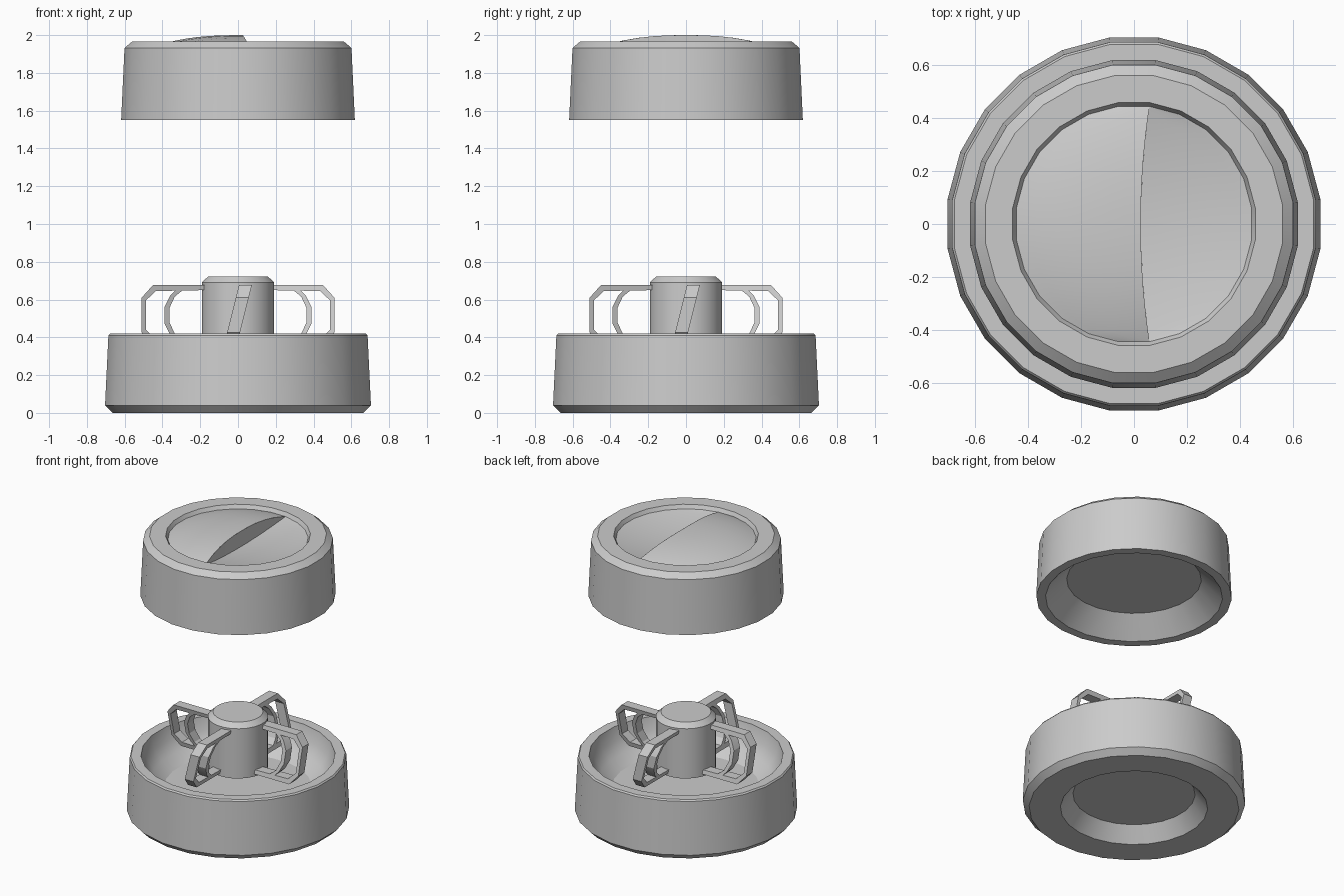
import bpy, math
from math import sin, cos, pi, radians

if "Cube" in bpy.data.objects:
    bpy.data.objects.remove(bpy.data.objects["Cube"])

SIDES = 24
OFF = radians(7.5)


def make(name, verts, faces, angle=30):
    me = bpy.data.meshes.new(name)
    me.from_pydata(verts, [], faces)
    me.validate()
    ob = bpy.data.objects.new(name, me)
    bpy.context.collection.objects.link(ob)
    me.shade_smooth()
    me.set_sharp_from_angle(angle=radians(angle))
    return ob


def lathe(name, profile, cap_start=True, cap_end=True):
    """Revolve (radius, z) points, listed from the bottom outward and up."""
    verts = [(r * cos(OFF + 2 * pi * i / SIDES), r * sin(OFF + 2 * pi * i / SIDES), z)
             for r, z in profile for i in range(SIDES)]
    faces = []
    for k in range(len(profile) - 1):
        for i in range(SIDES):
            j = (i + 1) % SIDES
            a, b = k * SIDES, (k + 1) * SIDES
            faces.append((a + i, a + j, b + j, b + i))
    if cap_start:
        faces.append(tuple(reversed(range(SIDES))))
    if cap_end:
        a = (len(profile) - 1) * SIDES
        faces.append(tuple(range(a, a + SIDES)))
    return make(name, verts, faces)


# Bowl with a recessed underside
lathe("bowl", [(.39, .10), (.47, 0), (.67, 0), (.71, .04), (.692, .41), (.684, .42),
               (.62, .42), (.60, .33), (.55, .255), (.47, .20)])

# Central hub of the rotor
lathe("rotor_hub", [(.193, .34), (.193, .69), (.16, .722)])


# Rotor blades: leaning strips made of an outer frame and an inner arc
def strip(name, outer, inner, turn):
    n = len(outer)
    verts = []
    for half in (-.034, .034):
        for u, z in outer + inner:
            t = half + (z - .52) * .25
            verts.append((u * cos(turn) - t * sin(turn), u * sin(turn) + t * cos(turn), z))
    m = 2 * n
    faces = []
    for i in range(n - 1):
        faces += [(i, i + 1, n + i + 1, n + i),
                  (m + i, m + n + i, m + n + i + 1, m + i + 1),
                  (i, m + i, m + i + 1, i + 1),
                  (n + i, n + i + 1, m + n + i + 1, m + n + i)]
    faces += [(0, n, m + n, m), (n - 1, m + n - 1, m + 2 * n - 1, 2 * n - 1)]
    make(name, verts, faces, 20)


def mirrored(pts):
    return pts + [(u, 1.035 - z) for u, z in reversed(pts)]


frame_out = mirrored([(.17, .677), (.45, .677), (.51, .61)])
frame_in = mirrored([(.17, .65), (.435, .645), (.488, .595)])
arc_out = mirrored([(.32, .66), (.36, .62), (.39, .56)])
arc_in = mirrored([(.28, .66), (.335, .615), (.363, .555)])
for k in range(4):
    strip(f"blade_frame_{k + 1}", frame_out, frame_in, k * pi / 2)
    strip(f"blade_arc_{k + 1}", arc_out, arc_in, k * pi / 2)

# Raised lid with a hollow underside
lathe("lid", [(.43, 1.68), (.565, 1.55), (.624, 1.55), (.606, 1.932), (.565, 1.966),
              (.462, 1.966), (.448, 1.94)], cap_end=False)

# Lid grip: one half bulges up, the other half dips, with a step between
R, RIM = .448, 1.94
YEND = R * cos(OFF)


def split_x(y):
    return .025 + (R * sin(OFF) - .025) * (y / YEND) ** 2


def height(x, y, up):
    d = min(1, math.hypot(x, y) / R)
    return RIM + .06 * (1 - d ** 2.5) if up else RIM - .05 * (1 - d ** 2)


def grip_half(name, segs, direction, up):
    cols = 8
    verts, faces = [], []
    for i in range(segs + 1):
        y0 = YEND * cos(pi * i / segs)
        x0 = split_x(y0)
        a = pi / 2 - OFF + direction * radians(15) * i
        x1, y1 = R * cos(a), R * sin(a)
        for c in range(cols + 1):
            f = c / cols
            x, y = x0 + (x1 - x0) * f, y0 + (y1 - y0) * f
            verts.append((x, y, height(x, y, up)))
    w = cols + 1
    for i in range(segs):
        for c in range(cols):
            q = (i * w + c, i * w + c + 1, (i + 1) * w + c + 1, (i + 1) * w + c)
            faces.append(q if direction > 0 else q[::-1])
    # orient upward
    faces = [f[::-1] for f in faces] if direction > 0 else faces
    ob = make(name, verts, faces)
    if sum(p.normal.z for p in ob.data.polygons) < 0:
        ob.data.flip_normals()


grip_half("grip_raised_half", 13, 1, True)
grip_half("grip_sunken_half", 11, -1, False)

# Step wall between the two halves
n = 16
wall = []
for i in range(n + 1):
    y = YEND * cos(pi * i / n)
    x = split_x(y)
    wall += [(x, y, height(x, y, False)), (x, y, height(x, y, True))]
make("grip_step", wall, [(2 * i, 2 * i + 1, 2 * i + 3, 2 * i + 2) for i in range(n)])
step = bpy.data.objects["grip_step"].data
if sum(p.normal.x for p in step.polygons) < 0:
    step.flip_normals()
